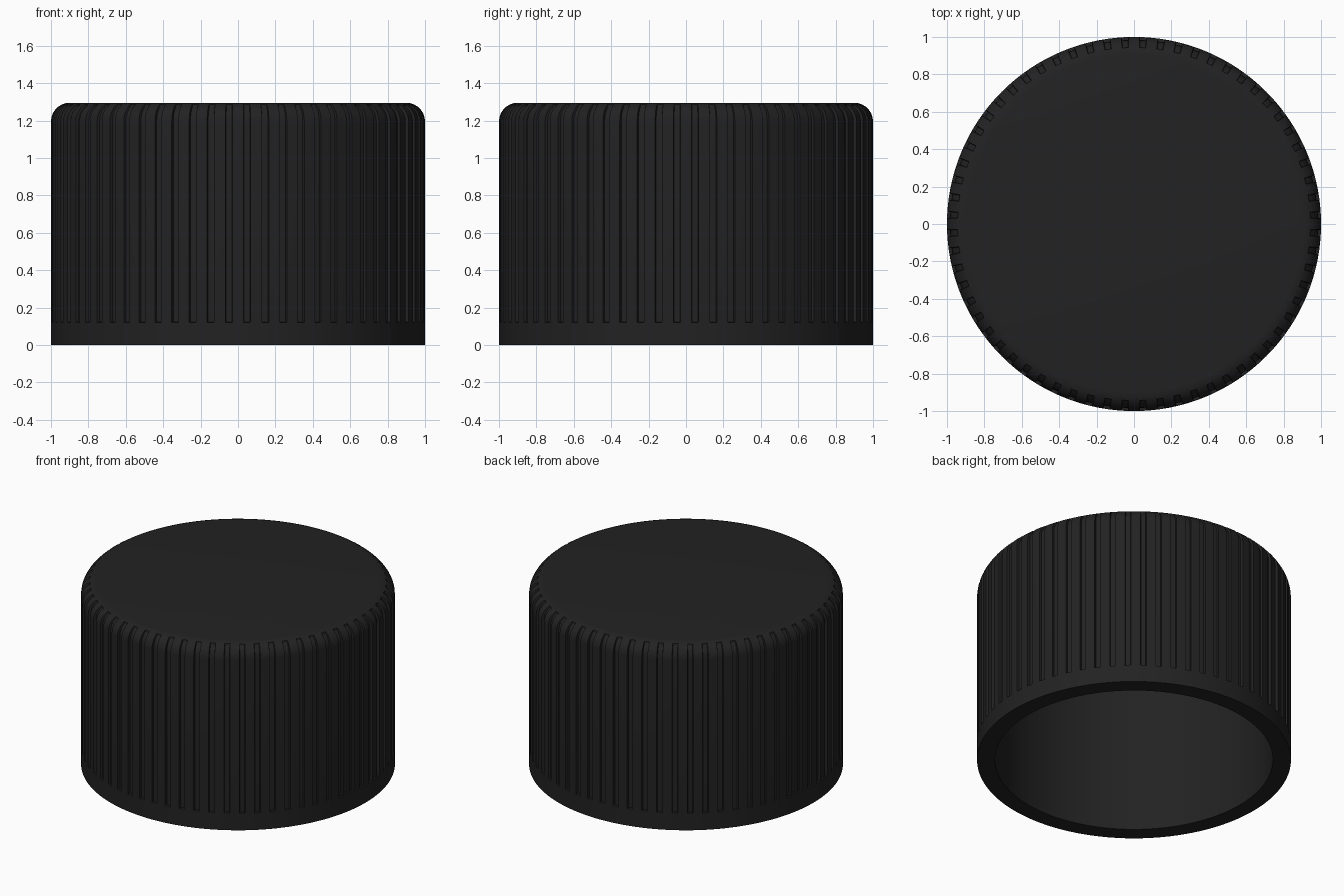
import bpy, bmesh
from math import sin, cos, pi, radians

if "Cube" in bpy.data.objects:
    bpy.data.objects.remove(bpy.data.objects["Cube"])

RIBS = 64
TOP = 1.295
FILLET = 0.10
DEPTH = 0.016
SEG = 2 * pi / RIBS

# one rib period: (angle fraction, is groove floor)
period = [(-0.31, 0), (0.0, 0), (0.31, 0), (0.34, 1), (0.5, 1), (0.66, 1)]
columns = [((i + f) * SEG, g) for i in range(RIBS) for f, g in period]

# profile from inner ceiling, down the bore, round the rim and up: (radius, z, groove depth)
profile = [(0.80, 1.19, 0), (0.86, 1.18, 0), (0.885, 1.14, 0), (0.885, 0.0, 0),
           (1.0, 0.0, 0), (1.0, 0.12, 0), (1.0, 0.122, DEPTH)]
for k in range(0, 8):
    a = radians(k * 90 / 7)
    r = 1 - FILLET + FILLET * cos(a)
    z = TOP - FILLET + FILLET * sin(a)
    profile.append((r, z, DEPTH if k < 5 else 0))

bm = bmesh.new()
rings = []
for r, z, d in profile:
    rings.append([bm.verts.new(((r - d * g) * cos(a - pi / 2),
                                (r - d * g) * sin(a - pi / 2), z))
                  for a, g in columns])
n = len(columns)
for lo, hi in zip(rings, rings[1:]):
    for i in range(n):
        j = (i + 1) % n
        bm.faces.new((lo[i], lo[j], hi[j], hi[i]))
# flat top and inner ceiling
bm.faces.new(rings[-1])
bm.faces.new(rings[0][::-1])
bmesh.ops.recalc_face_normals(bm, faces=bm.faces)

mesh = bpy.data.meshes.new("ribbed_cap")
bm.to_mesh(mesh)
bm.free()
cap = bpy.data.objects.new("ribbed_cap", mesh)
bpy.context.collection.objects.link(cap)

# black plastic
mat = bpy.data.materials.new("black_plastic")
mat.diffuse_color = (0.016, 0.016, 0.016, 1)
mat.use_nodes = True
mat.node_tree.nodes["Principled BSDF"].inputs["Base Color"].default_value = mat.diffuse_color
mesh.materials.append(mat)

bpy.context.view_layer.objects.active = cap
cap.select_set(True)
bpy.ops.object.shade_smooth_by_angle(angle=radians(30))
